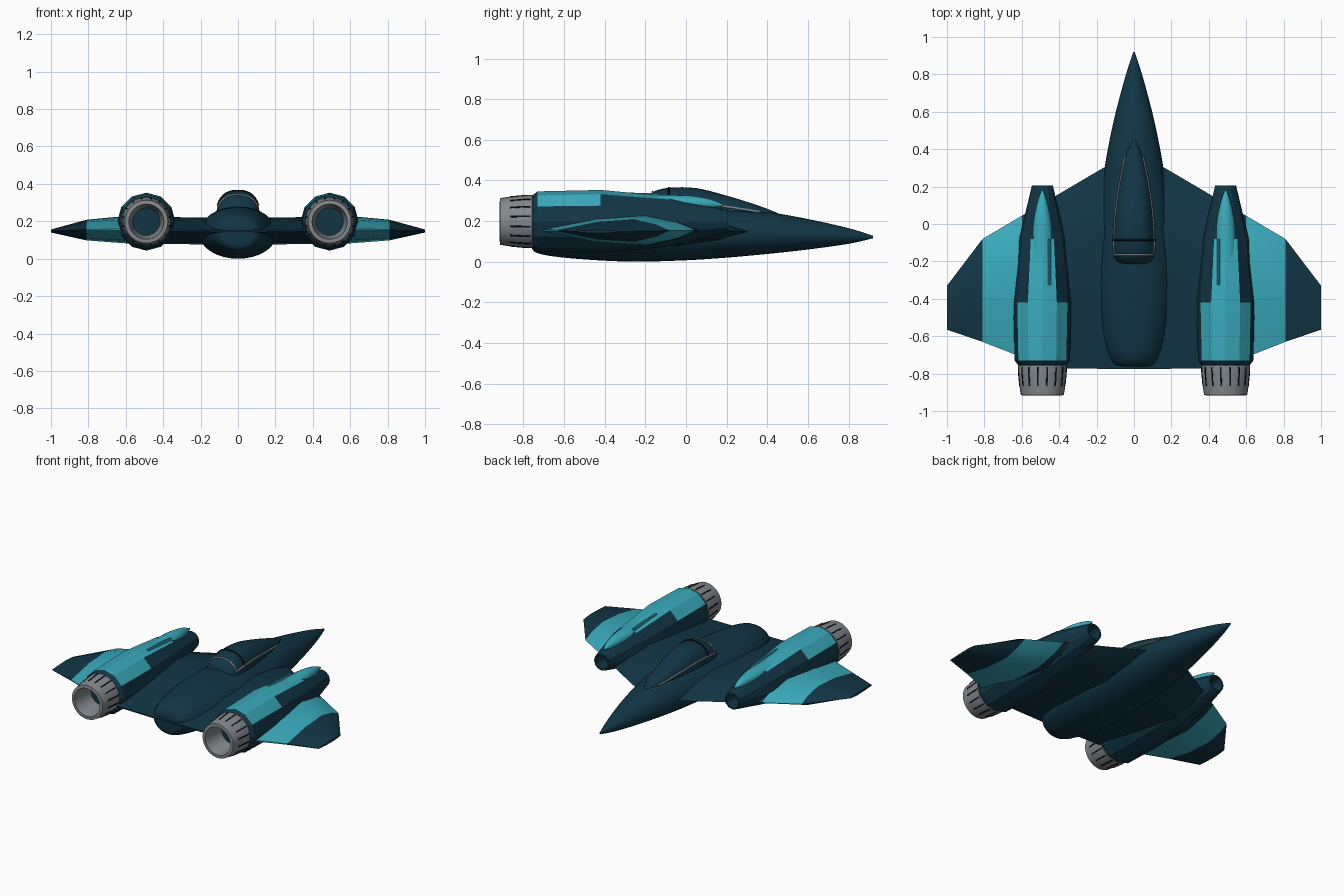
import bpy, math
from math import sin, cos, radians, pi
from mathutils import Matrix, Vector

if "Cube" in bpy.data.objects:
    bpy.data.objects.remove(bpy.data.objects["Cube"])


def material(name, rgb):
    m = bpy.data.materials.new(name)
    m.diffuse_color = (*rgb, 1)
    m.use_nodes = True
    m.node_tree.nodes["Principled BSDF"].inputs["Base Color"].default_value = m.diffuse_color
    return m


NAVY = material("dark navy", (0.006, 0.036, 0.060))
TEAL = material("teal", (0.042, 0.40, 0.50))
GREY = material("metal grey", (0.23, 0.25, 0.27))
BLACK = material("black", (0.003, 0.005, 0.007))


def build(name, verts, faces, mats, angle=30, rule=None):
    """Mesh object; rule(face centre) gives the material index."""
    me = bpy.data.meshes.new(name)
    me.from_pydata(verts, [], faces)
    for m in mats:
        me.materials.append(m)
    if rule:
        for p in me.polygons:
            p.material_index = rule(p.center)
    me.shade_smooth()
    me.set_sharp_from_angle(angle=radians(angle))
    ob = bpy.data.objects.new(name, me)
    bpy.context.collection.objects.link(ob)
    return ob


def loft(name, rings, mats, angle=30, rule=None):
    """Skin a list of equal rings and cap both ends."""
    n = len(rings[0])
    verts = [v for r in rings for v in r]
    faces = [(i * n + j, i * n + (j + 1) % n, (i + 1) * n + (j + 1) % n, (i + 1) * n + j)
             for i in range(len(rings) - 1) for j in range(n)]
    faces += [tuple(reversed(range(n))), tuple(range(len(verts) - n, len(verts)))]
    return build(name, verts, faces, mats, angle, rule)


def oval_point(x, y, z, half_w, up, down, a, power=2.0):
    c, s = cos(a), sin(a)
    e = 2 / power
    h = up if s >= 0 else down
    return (x + math.copysign(abs(c) ** e, c) * half_w, y,
            z + math.copysign(abs(s) ** e, s) * h)


def oval(x, y, z, half_w, up, down, n=32, power=2.0):
    return [oval_point(x, y, z, half_w, up, down, 2 * pi * k / n, power) for k in range(n)]


def smooth_table(rows, steps=4):
    """Catmull-Rom interpolation between station rows."""
    out = []
    for i in range(len(rows) - 1):
        a, b = rows[max(i - 1, 0)], rows[i]
        c, d = rows[i + 1], rows[min(i + 2, len(rows) - 1)]
        for k in range(steps):
            t = k / steps
            out.append([0.5 * (2 * q + (r - p) * t + (2 * p - 5 * q + 4 * r - s) * t * t
                               + (3 * q - p - 3 * r + s) * t ** 3)
                        for p, q, r, s in zip(a, b, c, d)])
    return out + [list(rows[-1])]


def tube(name, points, radius, mat):
    cu = bpy.data.curves.new(name, 'CURVE')
    cu.dimensions = '3D'
    cu.bevel_depth = radius
    cu.bevel_resolution = 1
    cu.use_fill_caps = True
    sp = cu.splines.new('POLY')
    sp.points.add(len(points) - 1)
    for p, co in zip(sp.points, points):
        p.co = (*co, 1)
    cu.materials.append(mat)
    ob = bpy.data.objects.new(name, cu)
    bpy.context.collection.objects.link(ob)


# Fuselage: y, half width, top z, bottom z, widest z
body = smooth_table([
    (0.92, 0.004, 0.128, 0.115, 0.121), (0.80, 0.043, 0.165, 0.088, 0.125),
    (0.60, 0.097, 0.210, 0.060, 0.130), (0.40, 0.140, 0.245, 0.038, 0.132),
    (0.20, 0.172, 0.265, 0.020, 0.133), (0.00, 0.193, 0.277, 0.007, 0.133),
    (-0.25, 0.207, 0.280, 0.000, 0.133), (-0.45, 0.196, 0.275, 0.008, 0.133),
    (-0.60, 0.170, 0.262, 0.020, 0.133), (-0.70, 0.138, 0.244, 0.034, 0.135),
    (-0.75, 0.105, 0.215, 0.052, 0.135), (-0.762, 0.060, 0.180, 0.085, 0.135)])
loft("fuselage", [oval(0, y, z, w, t - z, z - b) for y, w, t, b, z in body], [NAVY], 50)

# Canopy: y, half width, top z
canopy = smooth_table([
    (0.45, 0.008, 0.240), (0.36, 0.050, 0.275), (0.20, 0.086, 0.325), (0.05, 0.108, 0.362),
    (-0.08, 0.116, 0.364), (-0.16, 0.114, 0.345), (-0.20, 0.098, 0.310), (-0.215, 0.070, 0.275)])
BASE = 0.215
loft("canopy", [oval(0, y, BASE, w, t - BASE, 0.04, 32, 2.5) for y, w, t in canopy], [NAVY], 50)


def canopy_point(y, a):
    for p, q in zip(canopy, canopy[1:]):
        if p[0] >= y >= q[0]:
            f = (p[0] - y) / (p[0] - q[0])
            w, t = (p[i] + (q[i] - p[i]) * f for i in (1, 2))
            return oval_point(0, y, BASE, w, t - BASE, 0.04, a, 2.5)


# Canopy rails and cross bars
for side in (1, -1):
    a = radians(25 if side > 0 else 155)
    rail = [canopy_point(0.36 - 0.52 * k / 20, a) for k in range(21)]
    tube("canopy_rail", rail, 0.006, GREY)
for y, mat in ((-0.085, BLACK), (-0.165, GREY)):
    bar = [canopy_point(y, radians(25 + 130 * k / 14)) for k in range(15)]
    tube("canopy_bar", bar, 0.006, mat)

# Wing: x, leading y, trailing y, half thickness, middle z
half = [(0.10, 0.338, -0.775, 0.072, 0.148), (0.36, 0.185, -0.772, 0.072, 0.150),
        (0.60, 0.044, -0.712, 0.073, 0.155), (0.81, -0.08, -0.630, 0.055, 0.153),
        (1.00, -0.33, -0.565, 0.008, 0.148)]
section = [(0, 0), (0.12, 0.55), (0.32, 1), (0.65, 0.78), (1, 0.06),
           (1, -0.06), (0.65, -0.78), (0.32, -1), (0.12, -0.55)]
stations = [(-x, *r) for x, *r in reversed(half)] + half
loft("wing", [[(x, le + (te - le) * u, z + th * v) for u, v in section]
              for x, le, te, th, z in stations],
     [NAVY, TEAL], 25, lambda c: 1 if 0.60 < abs(c.x) < 0.81 else 0)

# Engines on both sides
EZ = 0.198


def turned(x, profile, n):
    return [oval(x, y, EZ, r, r, r, n) for y, r in profile]


for side in (1, -1):
    cx = 0.49 * side

    # Upper panels are teal, wide at the rear and narrow further forward
    def cowl_paint(c):
        a = math.degrees(math.atan2(c.z - EZ, c.x - cx))
        if -0.73 < c.y < -0.42 and 30 < a < 150:
            return 1
        return 1 if -0.42 < c.y < -0.08 and 60 < a < 120 else 0

    cowl = [(-0.77, 0.118), (-0.73, 0.148), (-0.42, 0.155), (-0.08, 0.124), (0.205, 0.056),
            (0.205, 0.046), (0.06, 0.042)]
    loft("engine_cowl", turned(cx, cowl, 12), [NAVY, TEAL], 20, cowl_paint)

    # Long teal fairing above the intake
    spine = smooth_table([(0.182, 0.004, 0.278, 0.004), (0.12, 0.026, 0.284, 0.024),
                          (0.02, 0.046, 0.288, 0.038), (-0.10, 0.058, 0.285, 0.044),
                          (-0.25, 0.066, 0.284, 0.045), (-0.42, 0.070, 0.282, 0.045)], 3)
    loft("intake_fairing", [oval(cx, y, z, w, h, h, 16) for y, w, z, h in spine], [TEAL], 40)

    # Small raised strip on the inner shoulder
    strip = [(-0.08, 0.322), (-0.20, 0.329), (-0.325, 0.332)]
    loft("shoulder_strip", [oval(0.452 * side, y, z, 0.008, 0.009, 0.02, 8)
                            for y, z in strip], [TEAL], 40)

    # Nozzle with hollow throat
    pipe = [(-0.750, 0.120), (-0.757, 0.131), (-0.785, 0.131), (-0.85, 0.125), (-0.915, 0.115),
            (-0.917, 0.094), (-0.80, 0.076), (-0.66, 0.062)]
    loft("nozzle", turned(cx, pipe, 32), [GREY], 40)
    loft("exhaust_glow", turned(cx, [(-0.67, 0.062), (-0.664, 0.062)], 24), [TEAL])

    # Dark slots around the nozzle
    verts, faces = [], []
    for k in range(16):
        turn = Matrix.Rotation(2 * pi * (k + 0.5) / 16, 4, 'Y')
        b = len(verts)
        for y, r in ((-0.765, 0.131), (-0.787, 0.131), (-0.865, 0.1235)):
            for w, h in ((-0.004, -0.004), (-0.004, 0.002), (0.004, 0.002), (0.004, -0.004)):
                verts.append(turn @ Vector((w, y, r + h)) + Vector((cx, 0, EZ)))
        for i in (0, 4):
            faces += [tuple(b + i + q for q in (j, (j + 1) % 4, (j + 1) % 4 + 4, j + 4))
                      for j in range(4)]
        faces += [(b + 3, b + 2, b + 1, b), (b + 8, b + 9, b + 10, b + 11)]
    build("nozzle_slots", verts, faces, [BLACK])

# Consistent outward faces
import bmesh
for ob in bpy.data.objects:
    if ob.type == 'MESH':
        bm = bmesh.new()
        bm.from_mesh(ob.data)
        bmesh.ops.recalc_face_normals(bm, faces=bm.faces)
        bm.to_mesh(ob.data)
        bm.free()
